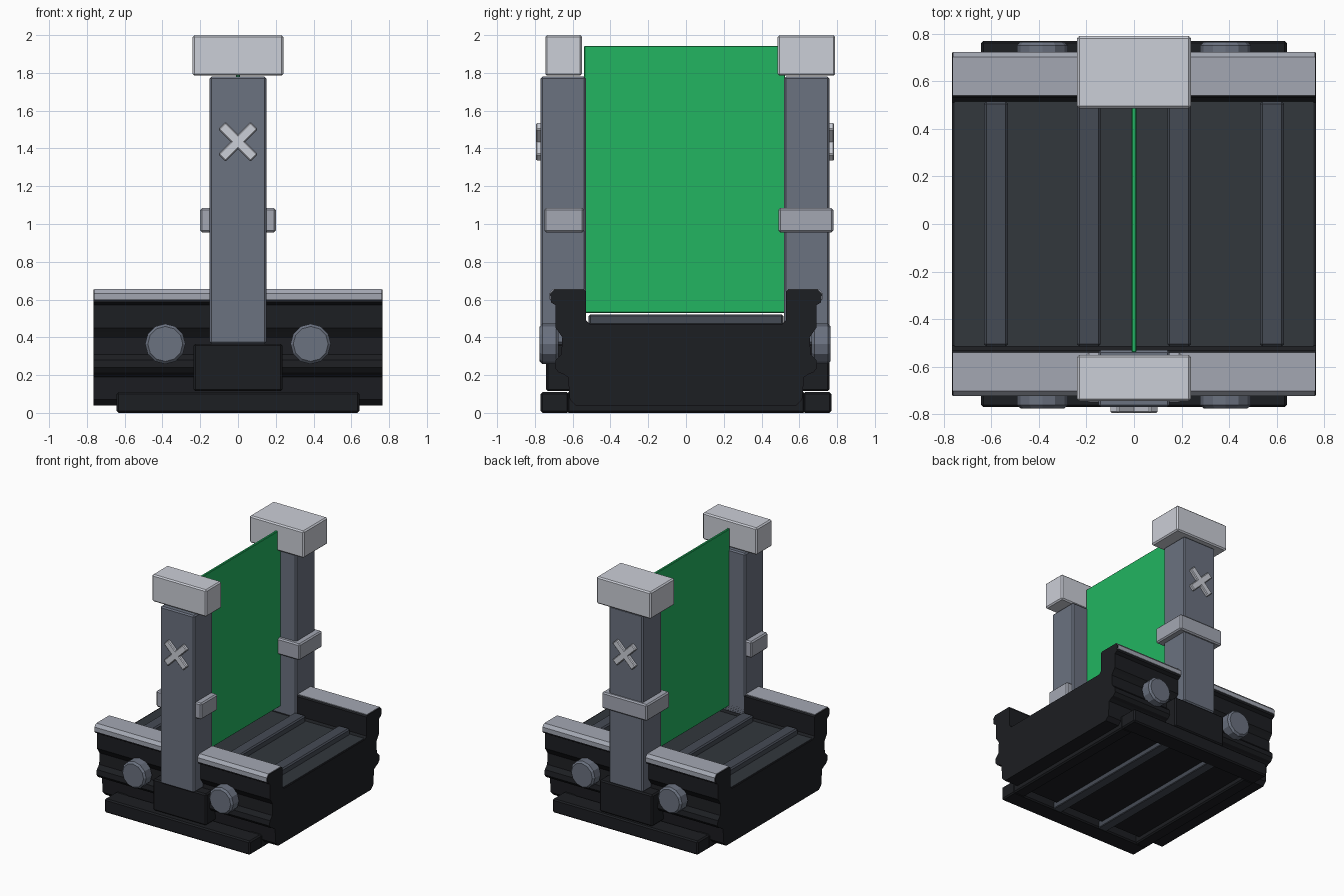
import bpy, bmesh
from math import radians
from mathutils import Matrix, Vector

if "Cube" in bpy.data.objects:
    bpy.data.objects.remove(bpy.data.objects["Cube"])


def material(name, rgb):
    m = bpy.data.materials.new(name)
    m.diffuse_color = (*rgb, 1)
    m.use_nodes = True
    m.node_tree.nodes["Principled BSDF"].inputs["Base Color"].default_value = m.diffuse_color
    return m


BLACK = material("black", (0.012, 0.013, 0.016))
CHARCOAL = material("charcoal", (0.032, 0.038, 0.046))
SLATE = material("slate", (0.06, 0.07, 0.09))
STEEL = material("steel", (0.147, 0.168, 0.216))
SILVER = material("silver", (0.37, 0.39, 0.45))
WHITE = material("pale", (0.6, 0.62, 0.68))
GREEN = material("green", (0.016, 0.46, 0.12))


def finish(name, bm, mat, bevel=0.0):
    bmesh.ops.recalc_face_normals(bm, faces=bm.faces)
    me = bpy.data.meshes.new(name)
    bm.to_mesh(me)
    bm.free()
    me.materials.append(mat)
    ob = bpy.data.objects.new(name, me)
    bpy.context.collection.objects.link(ob)
    if bevel:
        mod = ob.modifiers.new("bevel", 'BEVEL')
        mod.width = bevel
        mod.segments = 1
        mod.limit_method = 'ANGLE'
        mod.angle_limit = radians(40)
    return ob


def box(name, x, y, z, mat, bevel=0.01):
    """Box from (min, max) ranges."""
    bm = bmesh.new()
    size = [r[1] - r[0] for r in (x, y, z)]
    mid = [(r[0] + r[1]) / 2 for r in (x, y, z)]
    bmesh.ops.create_cube(bm, size=1, matrix=Matrix.Translation(mid) @ Matrix.Diagonal((*size, 1)))
    return finish(name, bm, mat, bevel)


def extrude_x(name, profile, half, mat, bevel=0.0):
    """Extrude a (y, z) outline along x."""
    bm = bmesh.new()
    face = bm.faces.new([bm.verts.new((-half, y, z)) for y, z in profile])
    ext = bmesh.ops.extrude_face_region(bm, geom=[face])
    verts = [v for v in ext["geom"] if isinstance(v, bmesh.types.BMVert)]
    bmesh.ops.translate(bm, verts=verts, vec=(2 * half, 0, 0))
    return finish(name, bm, mat, bevel)


# Trough body with grooved side walls
half = [(0.585, 0.04), (0.615, 0.07), (0.625, 0.19), (0.65, 0.205), (0.675, 0.215),
        (0.695, 0.24), (0.69, 0.28), (0.66, 0.31), (0.655, 0.40), (0.675, 0.43),
        (0.69, 0.45), (0.69, 0.57), (0.715, 0.585), (0.72, 0.63), (0.70, 0.652),
        (0.54, 0.652), (0.53, 0.642), (0.53, 0.49), (0.51, 0.47)]
extrude_x("body", half + [(-y, z) for y, z in reversed(half)], 0.765, BLACK)

# Bright trim over the wall tops
trim = [(0.54, 0.645), (0.54, 0.657), (0.702, 0.657), (0.724, 0.633), (0.723, 0.60), (0.70, 0.60)]
for side, s in (("front", -1), ("back", 1)):
    extrude_x(f"trim_{side}", [(s * y, z) for y, z in trim], 0.76, SILVER)

# Floor and raised slats
box("floor_panel", (-0.755, 0.755), (-0.525, 0.525), (0.45, 0.475), CHARCOAL, 0)
for i, x in enumerate((-0.58, -0.19, 0.19, 0.58)):
    box(f"floor_slat_{i}", (x - 0.05, x + 0.05), (-0.515, 0.515), (0.46, 0.522), SLATE)

# Underside frame with two lengthwise runners
for side, s in (("front", -1), ("back", 1)):
    box(f"base_rail_{side}", (-0.643, 0.643), sorted((s * 0.62, s * 0.77)), (0, 0.11), BLACK)
for side, s in (("left", -1), ("right", 1)):
    box(f"base_rail_{side}", sorted((s * 0.54, s * 0.643)), (-0.63, 0.63), (0, 0.11), BLACK)
    box(f"base_runner_{side}", (s * 0.22 - 0.04, s * 0.22 + 0.04), (-0.765, 0.765), (0.002, 0.06), SLATE, 0.005)

# Posts with foot, clamp, cap and cross mark: front and back depths differ slightly
posts = {
    "front": dict(post=(-0.77, -0.53), foot=(-0.74, -0.54), clamp=(-0.75, -0.54), cap=(-0.745, -0.55), mark=-0.778),
    "back": dict(post=(0.52, 0.76), foot=(0.50, 0.76), clamp=(0.49, 0.78), cap=(0.485, 0.79), mark=0.768),
}
for side, d in posts.items():
    box(f"post_{side}", (-0.15, 0.15), d["post"], (0.365, 1.78), STEEL)
    box(f"post_foot_{side}", (-0.235, 0.235), d["foot"], (0.115, 0.366), BLACK)
    box(f"post_clamp_{side}", (-0.2, 0.2), d["clamp"], (0.955, 1.085), SILVER)
    box(f"post_cap_{side}", (-0.24, 0.24), d["cap"], (1.785, 2.0), WHITE)
    for i, a in enumerate((45, -45)):
        bar = box(f"cross_bar_{side}_{i}", (-0.12, 0.12), (-0.016, 0.016), (-0.026, 0.026), WHITE, 0.006)
        bar.location = (0, d["mark"], 1.435)
        bar.rotation_euler.y = radians(a)

# Round knobs on the outer walls
for side, y in (("front", -0.725), ("back", 0.715)):
    for i, x in enumerate((-0.385, 0.385)):
        bm = bmesh.new()
        bmesh.ops.create_cone(bm, cap_ends=True, segments=12, radius1=0.107, radius2=0.107, depth=0.1,
                              matrix=Matrix.Translation((x, y, 0.365)) @ Matrix.Rotation(radians(90), 4, 'X'))
        finish(f"knob_{side}_{i}", bm, STEEL, 0.014)

# Upright green panel
box("panel", (-0.01, 0.01), (-0.54, 0.525), (0.53, 1.943), GREEN, 0.004)
